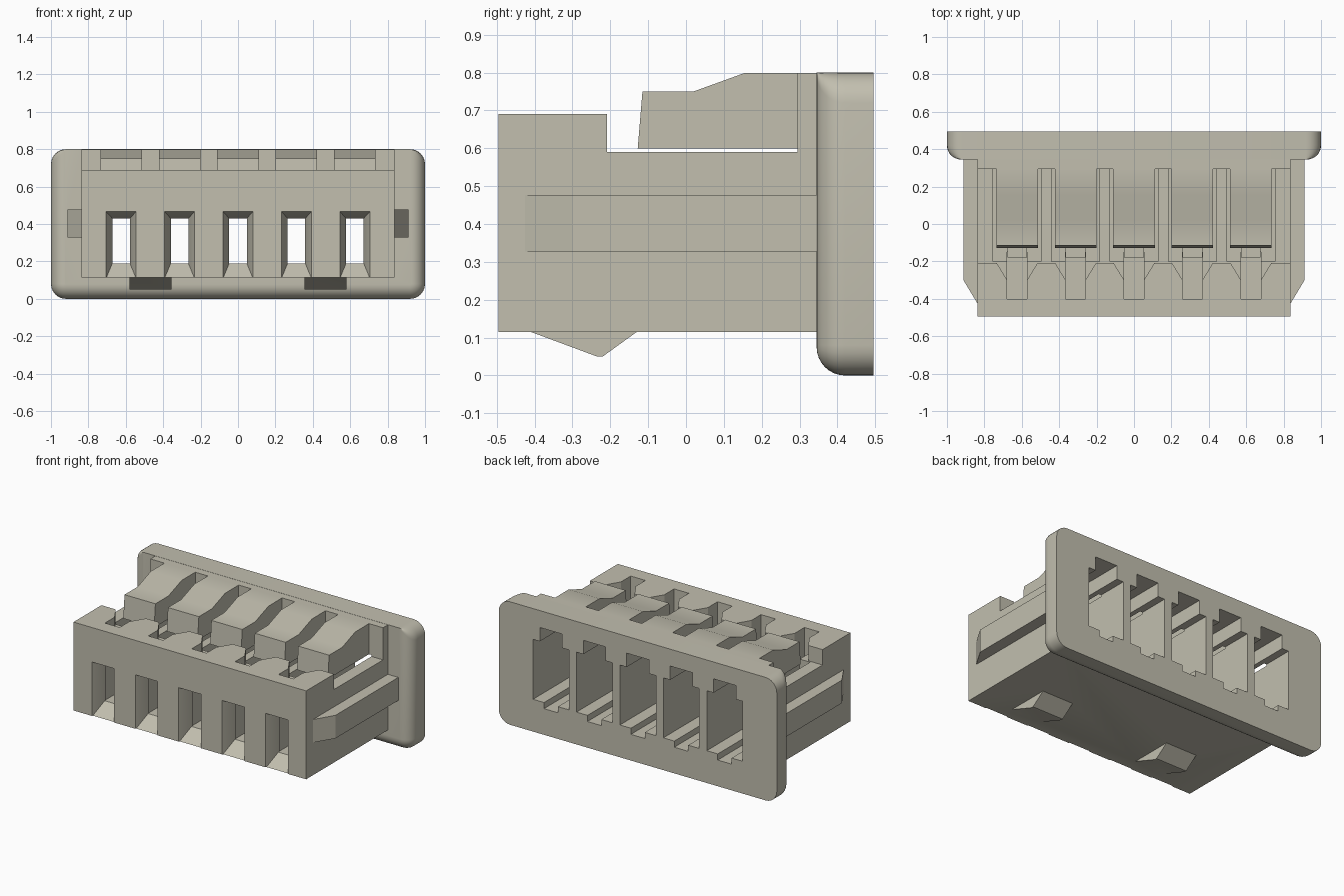
import bpy, bmesh, math

cube = bpy.data.objects.get("Cube")
if cube:
    bpy.data.objects.remove(cube, do_unlink=True)

PITCH = 0.3125
CENTRES = [i * PITCH for i in range(-2, 3)]

plastic = bpy.data.materials.new("beige plastic")
plastic.use_nodes = True
colour = (0.54, 0.52, 0.43, 1)
plastic.diffuse_color = colour
plastic.node_tree.nodes["Principled BSDF"].inputs["Base Color"].default_value = colour


def loft(name, rings):
    """Closed solid through a list of matching point rings."""
    bm = bmesh.new()
    loops = [[bm.verts.new(p) for p in ring] for ring in rings]
    n = len(loops[0])
    for a, b in zip(loops, loops[1:]):
        for i in range(n):
            j = (i + 1) % n
            bm.faces.new((a[i], a[j], b[j], b[i]))
    bm.faces.new(loops[0][::-1])
    bm.faces.new(loops[-1])
    bmesh.ops.recalc_face_normals(bm, faces=bm.faces)
    mesh = bpy.data.meshes.new(name)
    bm.to_mesh(mesh)
    bm.free()
    mesh.materials.append(plastic)
    obj = bpy.data.objects.new(name, mesh)
    bpy.context.collection.objects.link(obj)
    return obj


def prism_x(name, yz, x0, x1):
    return loft(name, [[(x, y, z) for y, z in yz] for x in (x0, x1)])


def prism_z(name, xy, z0, z1):
    return loft(name, [[(x, y, z) for x, y in xy] for z in (z0, z1)])


def box(name, cx, half, y0, y1, z0, z1):
    return prism_x(name, [(y0, z0), (y1, z0), (y1, z1), (y0, z1)], cx - half, cx + half)


def combine(target, tool, operation):
    mod = target.modifiers.new(operation, 'BOOLEAN')
    mod.operation = operation
    mod.solver = 'EXACT'
    mod.object = tool
    bpy.context.view_layer.objects.active = target
    bpy.ops.object.modifier_apply(modifier=mod.name)
    bpy.data.objects.remove(tool, do_unlink=True)


def flange_ring(y, inset, radius=0.08, steps=6):
    """Rounded outline; inset on the sides and bottom, level at the top."""
    r = radius - inset
    w = 1 - inset
    corners = [(w - r, 0.8 - r, 0), (r - w, 0.8 - r, 90),
               (r - w, inset + r, 180), (w - r, inset + r, 270)]
    ring = []
    for cx, cz, start in corners:
        for k in range(steps + 1):
            a = math.radians(start + 90 * k / steps)
            ring.append((cx + r * math.cos(a), y, cz + r * math.sin(a)))
    return ring


# Main block: front wall, low middle shelf, full-height back
housing = prism_x("housing", [(-0.495, 0.115), (0.40, 0.115), (0.40, 0.799), (0.295, 0.799),
                              (0.295, 0.59), (-0.208, 0.59), (-0.208, 0.69), (-0.495, 0.69)],
                  -0.837, 0.837)

# Rear flange with rounded front edge
R = 0.075
rings = []
for k in range(9):
    a = math.radians(90 * k / 8)
    rings.append(flange_ring(0.345 + R * (1 - math.cos(a)), R * (1 - math.sin(a))))
rings.append(flange_ring(0.495, 0))
combine(housing, loft("flange", rings), 'UNION')

# Latch humps over each cavity
for cx in CENTRES:
    hump = prism_x("latch", [(-0.13, 0.57), (-0.115, 0.75), (0.02, 0.75), (0.155, 0.799),
                             (0.32, 0.799), (0.32, 0.57)], cx - 0.111, cx + 0.111)
    combine(housing, hump, 'UNION')

# Side ribs and bottom wedges
for s in (-1, 1):
    rib = prism_z("side_rib", [(s * 0.80, -0.425), (s * 0.837, -0.425), (s * 0.912, -0.30),
                               (s * 0.912, 0.37), (s * 0.80, 0.37)], 0.327, 0.477)
    combine(housing, rib, 'UNION')
    wedge = prism_x("bottom_wedge", [(-0.41, 0.115), (-0.235, 0.05), (-0.22, 0.05),
                                     (-0.13, 0.115), (-0.13, 0.14), (-0.41, 0.14)],
                    s * 0.467 - 0.112, s * 0.467 + 0.112)
    combine(housing, wedge, 'UNION')

# Terminal cavities
for cx in CENTRES:
    cutters = [
        box("cavity", cx, 0.129, -0.20, 0.55, 0.21, 0.60),
        box("roof_notch", cx, 0.08, 0.0, 0.55, 0.55, 0.69),
        box("floor_groove", cx, 0.05, -0.18, 0.55, 0.17, 0.25),
        box("front_channel", cx, 0.047, -0.415, -0.15, 0.19, 0.43),
        box("top_pocket", cx, 0.053, -0.40, -0.15, 0.187, 0.75),
        prism_z("top_funnel", [(cx - 0.111, -0.18), (cx - 0.111, -0.205), (cx - 0.053, -0.30),
                               (cx + 0.053, -0.30), (cx + 0.111, -0.205), (cx + 0.111, -0.18)],
                0.589, 0.75),
        loft("front_funnel", [[(cx - h, y, lo), (cx + h, y, lo), (cx + h, y, hi), (cx - h, y, hi)]
                              for y, h, lo, hi in ((-0.505, 0.084, 0.10, 0.47),
                                                   (-0.41, 0.047, 0.19, 0.43))]),
    ]
    for cutter in cutters:
        combine(housing, cutter, 'DIFFERENCE')

# Smooth the fillets, keep the edges crisp
bpy.ops.object.select_all(action='DESELECT')
housing.select_set(True)
bpy.context.view_layer.objects.active = housing
bpy.ops.object.shade_smooth_by_angle(angle=math.radians(30))
